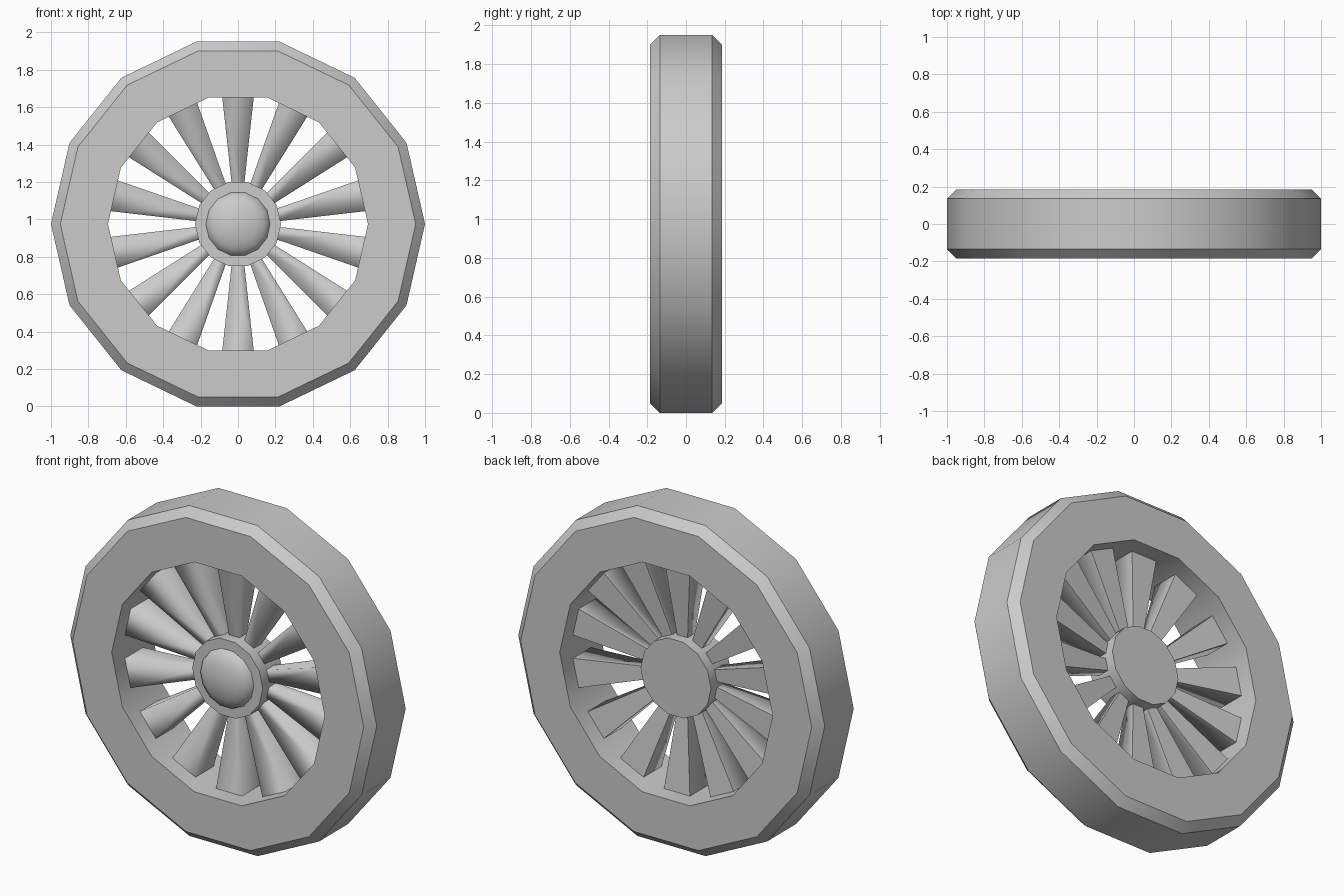
import bpy, bmesh
from math import sin, cos, pi, radians

if "Cube" in bpy.data.objects:
    bpy.data.objects.remove(bpy.data.objects["Cube"])

N = 14                      # sides of the wheel and number of spokes
CZ = cos(pi / N)            # axle height, so the flat bottom side rests on z = 0


def finish(name, bm, smooth_angle=None):
    bmesh.ops.recalc_face_normals(bm, faces=bm.faces)
    me = bpy.data.meshes.new(name)
    bm.to_mesh(me)
    bm.free()
    ob = bpy.data.objects.new(name, me)
    bpy.context.collection.objects.link(ob)
    ob.location.z = CZ
    if smooth_angle:
        bpy.ops.object.select_all(action='DESELECT')
        bpy.context.view_layer.objects.active = ob
        ob.select_set(True)
        bpy.ops.object.shade_smooth_by_angle(angle=radians(smooth_angle))
    return ob


def lathe(name, profile, closed=False, smooth_angle=30):
    """Spin (radius, y) points around the y axis in N steps."""
    bm = bmesh.new()
    rings = [[bm.verts.new((r * cos(2 * pi * k / N), y, r * sin(2 * pi * k / N)))
              for k in range(N)] for r, y in profile]
    pairs = list(zip(rings, rings[1:]))
    if closed:
        pairs.append((rings[-1], rings[0]))
    else:
        bm.faces.new(rings[0])
        bm.faces.new(rings[-1])
    for a, b in pairs:
        for k in range(N):
            j = (k + 1) % N
            bm.faces.new((a[k], a[j], b[j], b[k]))
    return finish(name, bm, smooth_angle)


# Chamfered rim
lathe("wheel_rim", [(0.695, -0.185), (0.95, -0.185), (1.0, -0.135),
                    (1.0, 0.135), (0.95, 0.185), (0.695, 0.185)], closed=True)

# Hub drum
lathe("hub", [(0.23, -0.098), (0.23, 0.095)])

# Shallow cap on the front of the hub
cap = [(0.175 * cos(radians(a)), -0.09 - 0.075 * sin(radians(a)))
       for a in (0, 18, 36, 54, 72, 86)]
lathe("hub_cap", cap, smooth_angle=40)

# Tapered square spokes, flat at the back and softly shaded elsewhere
bm = bmesh.new()
for i in range(N):
    ang = 2 * pi * (i + 0.5) / N
    rings = []
    for r, h in ((0.2, 0.032), (0.685, 0.085)):
        rings.append([bm.verts.new((r * cos(ang) - s * h * sin(ang), t * h,
                                    r * sin(ang) + s * h * cos(ang)))
                      for s, t in ((-1, -1), (1, -1), (1, 1), (-1, 1))])
    a, b = rings
    for k in range(4):
        j = (k + 1) % 4
        f = bm.faces.new((a[k], a[j], b[j], b[k]))
        f.smooth = k != 2
    ends = [bm.faces.new(a), bm.faces.new(b)]
    for f in ends:
        for e in f.edges:
            e.smooth = False
    for k in (2, 3):
        bm.edges.get((a[k], b[k])).smooth = False
finish("spokes", bm)
